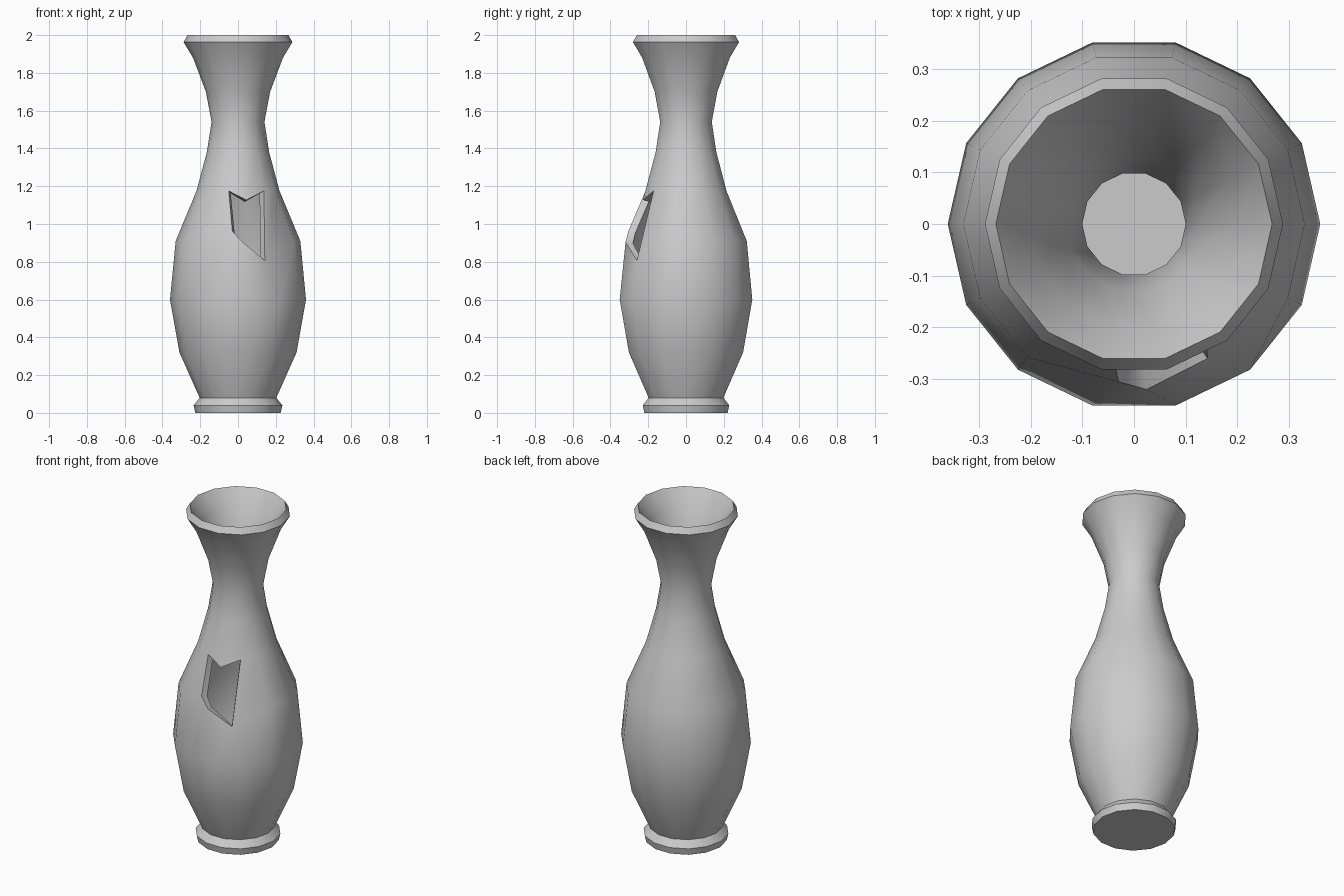
import bpy, bmesh, math
from mathutils import Vector

if "Cube" in bpy.data.objects:
    bpy.data.objects.remove(bpy.data.objects["Cube"])

SIDES = 14
# outer profile: radius, height
PROFILE = [(0.226, 0.0), (0.235, 0.04), (0.203, 0.08), (0.31, 0.32),
           (0.36, 0.60), (0.33, 0.91), (0.22, 1.175), (0.165, 1.38),
           (0.14, 1.54), (0.17, 1.70), (0.238, 1.88), (0.288, 1.963)]

# vase shell: stacked rings closed by a flat base
bm = bmesh.new()
rings = []
for r, z in PROFILE:
    rings.append([bm.verts.new((r * math.cos(a), r * math.sin(a), z))
                  for a in (2 * math.pi * i / SIDES for i in range(SIDES))])
bm.faces.new(reversed(rings[0]))

# broken opening: two panels left out of the front shoulder
for k in range(len(rings) - 1):
    for i in range(SIDES):
        if k == 5 and i in (10, 11):
            continue
        j = (i + 1) % SIDES
        bm.faces.new((rings[k][i], rings[k][j], rings[k + 1][j], rings[k + 1][i]))

# jagged edge of the opening
rings[5][10].co = Vector((-0.03, -0.305, 0.963))
rings[5][11].co = Vector((0.024, -0.32, 0.905))
rings[5][12].co = Vector((0.142, -0.26, 0.807))
rings[6][11].co = Vector((0.044, -0.228, 1.127))

mesh = bpy.data.meshes.new("vase")
bm.to_mesh(mesh)
bm.free()
vase = bpy.data.objects.new("vase", mesh)
bpy.context.collection.objects.link(vase)
bpy.context.view_layer.objects.active = vase
vase.select_set(True)

# wall thickness
solid = vase.modifiers.new("wall", 'SOLIDIFY')
solid.thickness = 0.04
solid.offset = -1
bpy.ops.object.modifier_apply(modifier=solid.name)

# raise the inner lip to form the bevelled rim
for v in vase.data.vertices:
    if v.co.z > 1.97:
        s = 0.267 / math.hypot(v.co.x, v.co.y)
        v.co = Vector((v.co.x * s, v.co.y * s, 2.0))

bpy.ops.object.shade_smooth_by_angle(angle=math.radians(45))
